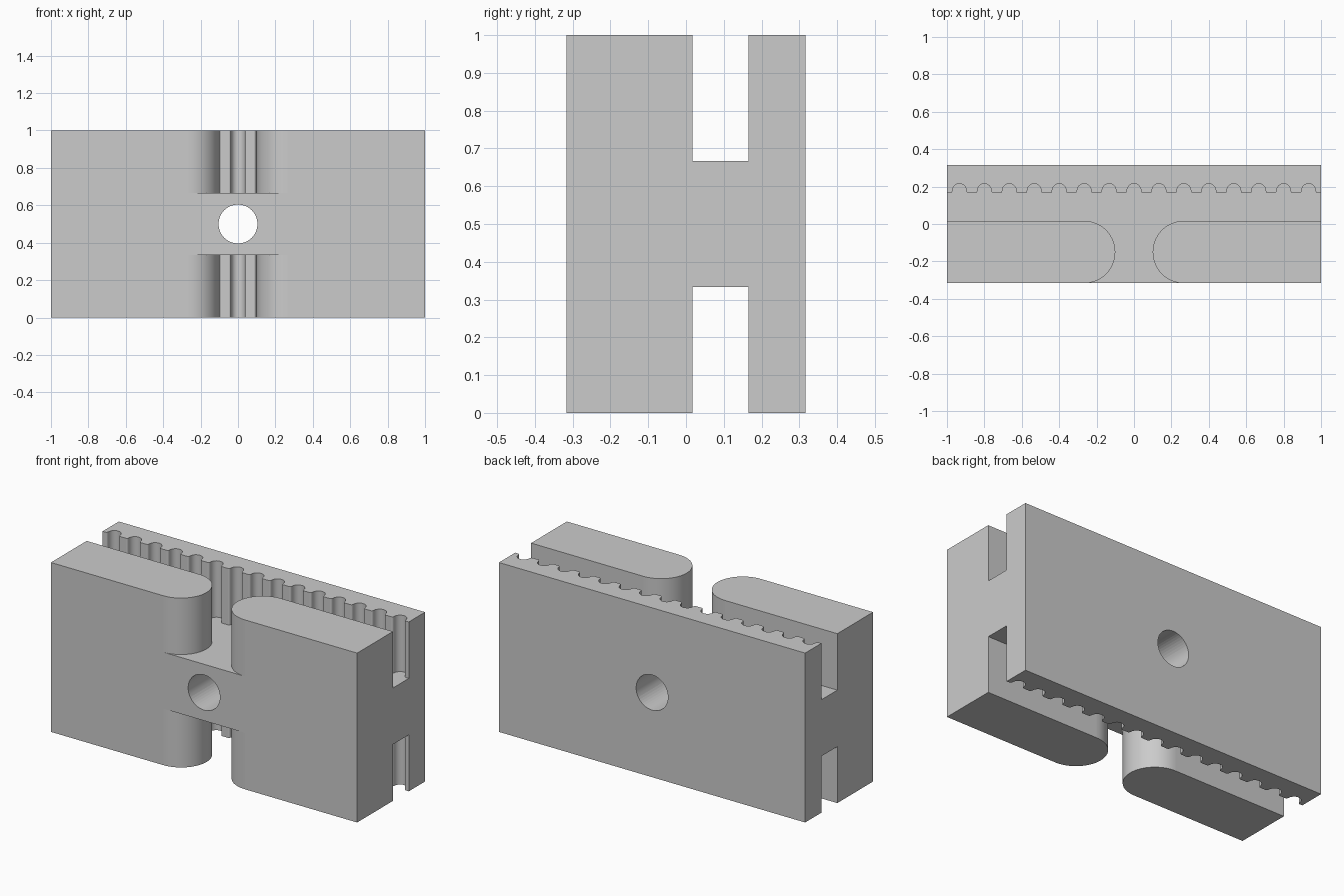
import bpy, bmesh
from math import sin, cos, pi, radians

if "Cube" in bpy.data.objects:
    bpy.data.objects.remove(bpy.data.objects["Cube"])

HALF_DEPTH = 0.95 / 3       # half the block's depth
JAW_BACK = 0.05 / 3         # rear face of the two front jaws
BELT_Y = 0.165              # front face of the toothed plate
JAW_R = 1 / 6               # rounded jaw ends
JAW_X = 0.1 + JAW_R
PITCH = 2 / 15              # belt tooth spacing
CORE_LOW, CORE_HIGH = 1 / 3, 2 / 3

grey = bpy.data.materials.new("Plain grey")
grey.use_nodes = True
colour = (0.6, 0.6, 0.6, 1)
grey.diffuse_color = colour
grey.node_tree.nodes["Principled BSDF"].inputs["Base Color"].default_value = colour


def arc(cx, cy, r, start, end, steps):
    angles = [radians(start + (end - start) * i / steps) for i in range(steps + 1)]
    return [(cx + r * cos(a), cy + r * sin(a)) for a in angles]


def prism(name, outline, low, high):
    """Extrude an outline in the ground plane from low to high."""
    bm = bmesh.new()
    face = bm.faces.new([bm.verts.new((x, y, low)) for x, y in outline])
    grown = bmesh.ops.extrude_face_region(bm, geom=[face])["geom"]
    tops = [v for v in grown if isinstance(v, bmesh.types.BMVert)]
    bmesh.ops.translate(bm, verts=tops, vec=(0, 0, high - low))
    bmesh.ops.recalc_face_normals(bm, faces=bm.faces)
    mesh = bpy.data.meshes.new(name)
    bm.to_mesh(mesh)
    bm.free()
    obj = bpy.data.objects.new(name, mesh)
    bpy.context.collection.objects.link(obj)
    return obj


# Solid block
w, d = 1, HALF_DEPTH
block = prism("belt_clamp_block", [(-w, -d), (w, -d), (w, d), (-w, d)], 0, 1)
block.data.materials.append(grey)

# Channel outline: gap between the rounded jaws, then the toothed belt slot
right_jaw = arc(JAW_X, -JAW_R + JAW_BACK, JAW_R, 270, 90, 32)
right_side = [(JAW_X, -0.5)] + right_jaw + [(1.2, JAW_BACK)]
left_side = [(-x, y) for x, y in reversed(right_side)]
teeth = []
for k in range(8, -9, -1):
    x = k * PITCH
    teeth += arc(x + 0.048, BELT_Y + 0.01, 0.01, 270, 180, 4)
    teeth += arc(x, BELT_Y + 0.0137, 0.037, 5, 175, 14)
    teeth += arc(x - 0.048, BELT_Y + 0.01, 0.01, 0, -90, 4)
channel = right_side + [(1.2, BELT_Y)] + teeth + [(-1.2, BELT_Y)] + left_side

# Cutters: upper channel, lower channel and the bolt hole
cutters = [prism("upper_channel_cutter", channel, CORE_HIGH, 1.2),
           prism("lower_channel_cutter", channel, -0.2, CORE_LOW)]
hole = prism("bolt_hole_cutter", arc(0, 0, 0.104, 0, 352.5, 47), -0.6, 0.6)
hole.rotation_euler.x = pi / 2
hole.location.z = 0.5
cutters.append(hole)
for cutter in cutters:
    cutter.hide_render = True
    mod = block.modifiers.new(cutter.name, "BOOLEAN")
    mod.operation = "DIFFERENCE"
    mod.solver = "EXACT"
    mod.object = cutter

# Bake the cuts and drop the cutters
depsgraph = bpy.context.evaluated_depsgraph_get()
cut_mesh = bpy.data.meshes.new_from_object(block.evaluated_get(depsgraph))
block.modifiers.clear()
block.data = cut_mesh
for cutter in cutters:
    bpy.data.objects.remove(cutter)

# Smooth the curved strips, keep the broad faces flat
cut_mesh.set_sharp_from_angle(angle=radians(35))
for face in cut_mesh.polygons:
    face.use_smooth = face.area < 0.012 and abs(face.normal.z) < 0.5
